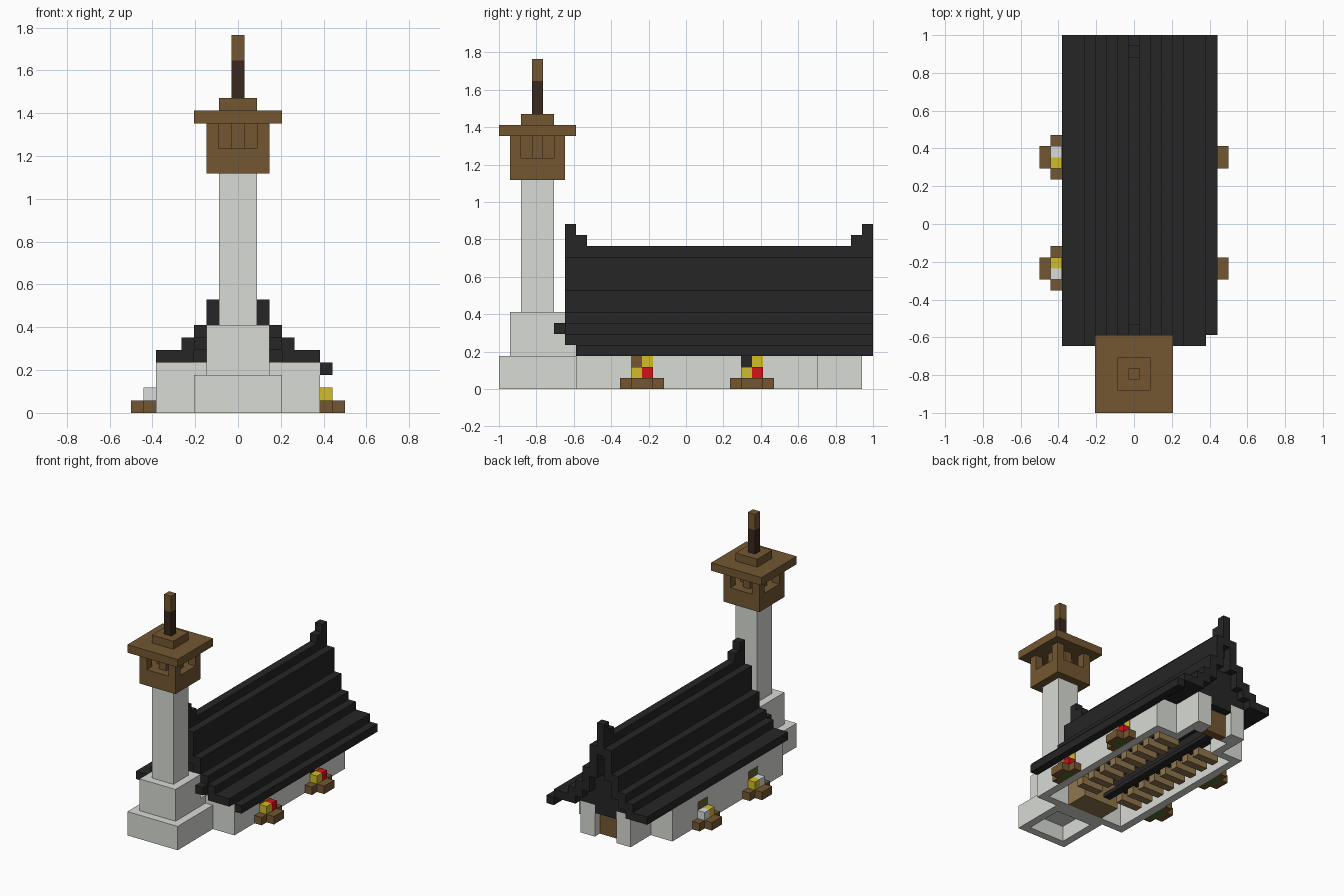
import bpy, bmesh
from mathutils import Vector

cube = bpy.data.objects.get("Cube")
if cube:
    bpy.data.objects.remove(cube, do_unlink=True)

U = 1 / 17  # one block


def material(name, r, g, b):
    m = bpy.data.materials.new(name)
    m.use_nodes = True
    m.diffuse_color = (r, g, b, 1)
    node = m.node_tree.nodes["Principled BSDF"]
    node.inputs["Base Color"].default_value = (r, g, b, 1)
    node.inputs["Roughness"].default_value = 0.9
    return m


stone = material("pale stone", 0.69, 0.71, 0.66)
slate = material("black slate", 0.019, 0.019, 0.019)
wood = material("brown wood", 0.175, 0.096, 0.032)
dark_wood = material("dark wood", 0.042, 0.021, 0.012)
oak = material("light oak", 0.28, 0.18, 0.075)
yellow = material("yellow petals", 0.64, 0.51, 0.022)
red = material("red petals", 0.66, 0.006, 0.01)
white = material("white petals", 0.7, 0.72, 0.72)
green = material("leaf green", 0.08, 0.15, 0.025)


def blocks(name, mat, *boxes):
    """One object from boxes given as (x0, x1, y0, y1, z0, z1) in blocks."""
    bm = bmesh.new()
    for x0, x1, y0, y1, z0, z1 in boxes:
        size = Vector((x1 - x0, y1 - y0, z1 - z0)) * U
        mid = Vector((x0 + x1, y0 + y1, z0 + z1)) * U / 2
        for v in bmesh.ops.create_cube(bm, size=1)["verts"]:
            v.co = v.co * size + mid
    mesh = bpy.data.meshes.new(name)
    bm.to_mesh(mesh)
    bm.free()
    mesh.materials.append(mat)
    obj = bpy.data.objects.new(name, mesh)
    bpy.context.collection.objects.link(obj)
    return obj


def both(*boxes):
    """The boxes and their mirror images across x = 0."""
    return list(boxes) + [(-b[1], -b[0], *b[2:]) for b in boxes]


TY = -13.5  # tower centre line


def tower(half, z0, z1):
    return (-half, half, TY - half, TY + half, z0, z1)


# Bell tower, hollow at the foot
blocks("tower_base", stone,
       *both((2.5, 3.5, -17, -10, 0, 3)),
       (-2.5, 2.5, -17, -16, 0, 3), (-2.5, 2.5, -11, -10, 0, 3),
       (-2.5, 2.5, -16, -11, 2, 3))
blocks("tower_plinth", stone, tower(2.5, 3, 7), (-2.5, 2.5, -11, -10, 3, 4))
blocks("tower_shaft", stone, tower(1.5, 7, 19))
blocks("belfry_floor", wood, tower(2.5, 19, 21))
blocks("belfry_posts", wood,
       *both((1.5, 2.5, -16, -15, 21, 23), (1.5, 2.5, -12, -11, 21, 23)))
blocks("belfry_core", wood, (-0.5, 0.5, -15, -12, 21, 23),
       *both((0.5, 1.5, -14, -13, 21, 23)))
blocks("belfry_roof", wood, tower(3.5, 23, 24), tower(1.5, 24, 25))
blocks("spire_lower", dark_wood, tower(0.5, 25, 28))
blocks("spire_tip", wood, tower(0.5, 28, 30))

# Hall walls, open underneath
blocks("hall_walls", stone,
       *both((5.5, 6.5, -10, 12, 0, 4), (3.5, 5.5, 11, 12, 0, 4)),
       (-5.5, 5.5, -10, -9, 0, 4))

# Porch at the back with its door
blocks("porch_walls", stone,
       *both((2.5, 3.5, 11, 16, 0, 4), (1.5, 2.5, 14, 16, 0, 4)))
blocks("porch_door", wood, (-1.5, 1.5, 14, 15, 0, 3))
blocks("porch_lintel", slate, (-1.5, 1.5, 14, 16, 3, 4))

# Stepped roof: inner edge, outer edge, underside, top
steps = [(0.5, 1.5, 8, 12), (1.5, 2.5, 6, 9), (2.5, 3.5, 5, 7),
         (3.5, 4.5, 4, 6), (4.5, 6.5, 4, 5)]
blocks("roof_slopes", slate,
       *both(*[(a, b, -11, 17, lo, hi) for a, b, lo, hi in steps]))
blocks("roof_ridge", slate, (-0.5, 0.5, -11, 17, 11, 13))
blocks("roof_eave", slate, (6.5, 7.5, -10, 17, 3, 4))
blocks("ridge_ends", slate,
       (-0.5, 0.5, -11, -9, 13, 14), (-0.5, 0.5, -11, -10, 14, 15),
       (-0.5, 0.5, 15, 17, 13, 14), (-0.5, 0.5, 16, 17, 14, 15))
blocks("roof_brackets", slate, *both((2.5, 3.5, -12, -11, 5, 6)))

# Gable infill set back under the roof ends, with a slit near the peak
for name, y in (("front_gable", -10), ("back_gable", 15)):
    blocks(name, slate,
           (-0.5, 0.5, y, y + 1, 4, 8), (-0.5, 0.5, y, y + 1, 10, 11),
           *both(*[(a, b, y, y + 1, 4, lo) for a, b, lo, hi in steps if lo > 4]))

# Pews, aisle and altar inside
rows = range(-5, 11, 2)
blocks("pews", oak, *both(*[(1.5, 4.5, y, y + 1, 0, 1) for y in rows]))
blocks("aisle", slate, (-0.5, 0.5, -5, 14, 0, 0.5))
blocks("altar", oak, (-2.5, 2.5, -9, -6, 0, 3))


# Flower boxes below small stained windows
def flower_box(name, side, y, flowers, panes):
    def out(x0, x1, *rest):
        return (x0, x1, *rest) if side > 0 else (-x1, -x0, *rest)

    blocks(name + "_planter", wood,
           out(6.5, 7.5, y, y + 1, 0, 1), out(6.5, 7.5, y + 3, y + 4, 0, 1),
           out(7.5, 8.5, y + 1, y + 3, 0, 1))
    blocks(name + "_soil", green, out(6.5, 7.5, y + 1, y + 3, 0, 1))
    for i in (0, 1):
        a, b = y + 1 + i, y + 2 + i
        blocks(f"{name}_flower_{i + 1}", flowers[i], out(6.5, 7.5, a, b, 1, 2))
        blocks(f"{name}_window_{i + 1}", panes[i], out(6.5, 6.53, a, b, 2, 3))


flower_box("left_front", 1, -6, (yellow, red), (wood, yellow))
flower_box("left_back", 1, 4, (yellow, red), (slate, yellow))
flower_box("right_front", -1, -6, (white, yellow), (green, wood))
flower_box("right_back", -1, 4, (yellow, white), (green, wood))
